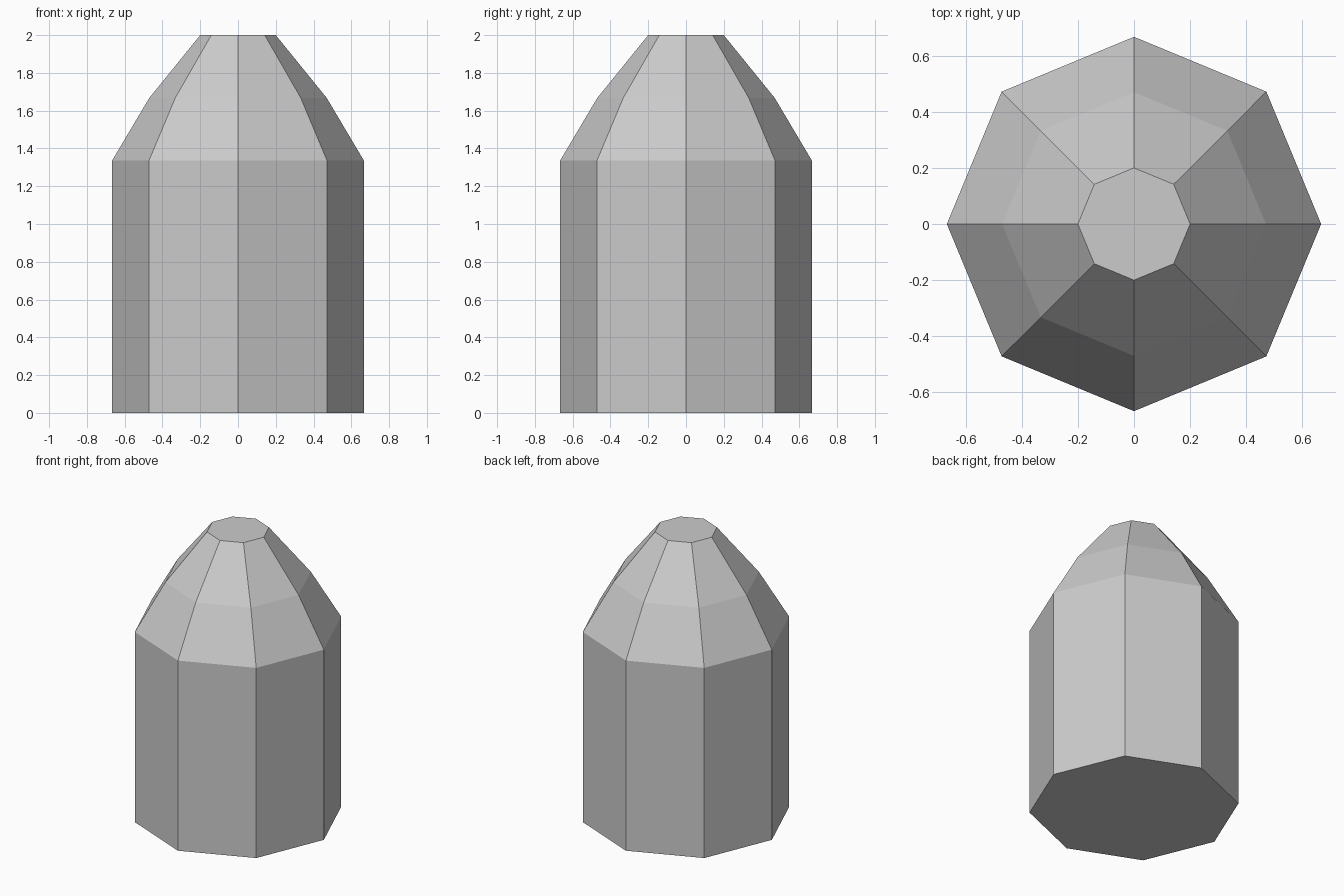
import bpy, bmesh
from math import cos, sin, tau

if "Cube" in bpy.data.objects:
    bpy.data.objects.remove(bpy.data.objects["Cube"])

SIDES = 8
# Profile as (radius, height): straight body, then two tapering bands
PROFILE = [(0.667, 0.0), (0.667, 1.335), (0.47, 1.667), (0.2, 2.0)]

bm = bmesh.new()
rings = [[bm.verts.new((r * cos(tau * i / SIDES), r * sin(tau * i / SIDES), z))
          for i in range(SIDES)] for r, z in PROFILE]

# Side walls
for low, high in zip(rings, rings[1:]):
    for i in range(SIDES):
        j = (i + 1) % SIDES
        bm.faces.new((low[i], low[j], high[j], high[i]))

# Flat base and tip
bm.faces.new(rings[0][::-1])
bm.faces.new(rings[-1])

mesh = bpy.data.meshes.new("tapered_octagonal_body")
bm.to_mesh(mesh)
bm.free()
body = bpy.data.objects.new("tapered_octagonal_body", mesh)
bpy.context.collection.objects.link(body)
